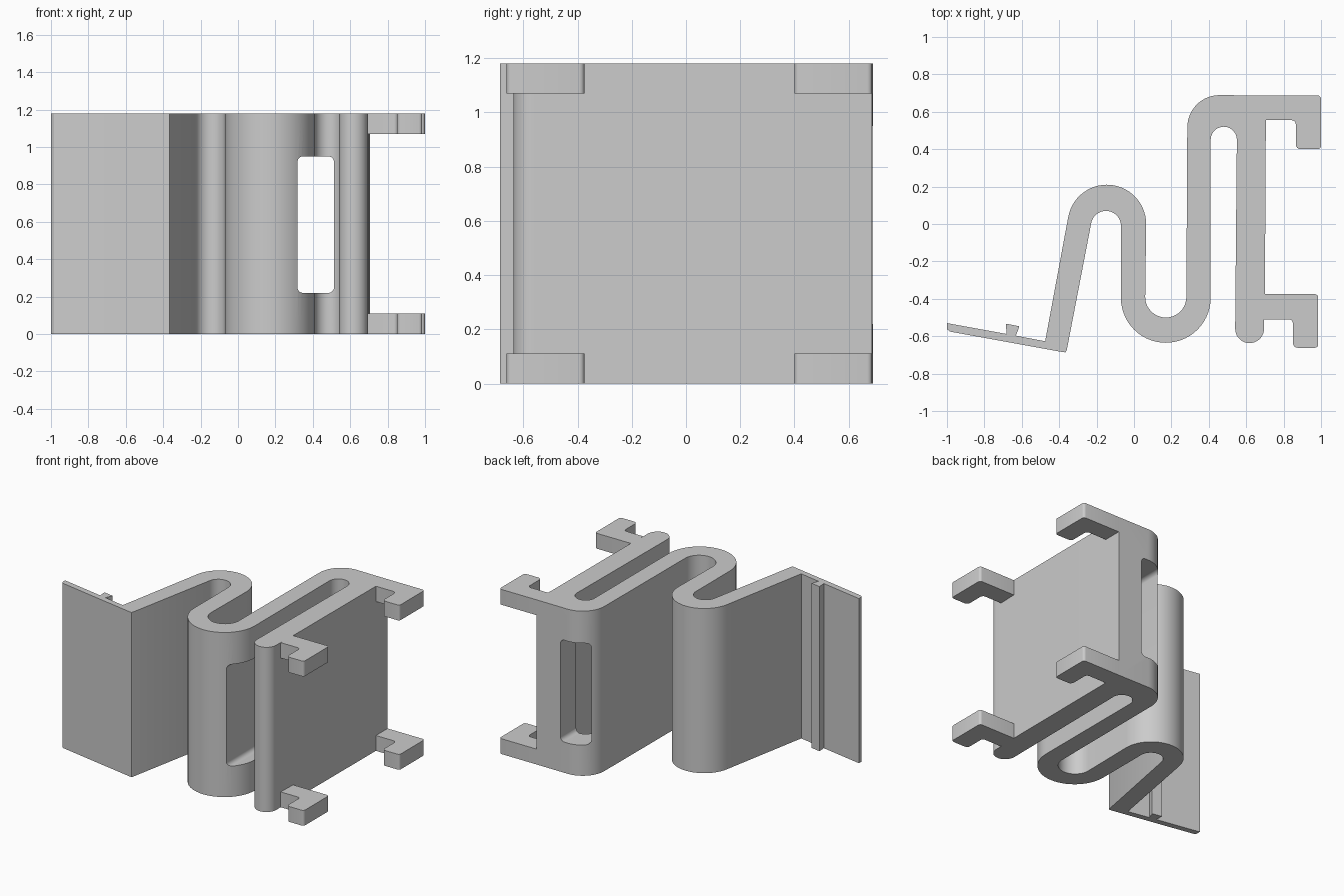
import bpy, bmesh
from math import sin, cos, radians

if "Cube" in bpy.data.objects:
    bpy.data.objects.remove(bpy.data.objects["Cube"])

HEIGHT = 1.18
HOOK = 0.11

grey = bpy.data.materials.new("mid grey")
grey.diffuse_color = (0.6, 0.6, 0.6, 1)
grey.use_nodes = True
grey.node_tree.nodes["Principled BSDF"].inputs["Base Color"].default_value = grey.diffuse_color


def arc(cx, cy, r, a0, a1, n=20):
    """Points on a circle from angle a0 to a1 in degrees."""
    angles = [radians(a0 + (a1 - a0) * i / n) for i in range(n + 1)]
    return [(cx + r * cos(a), cy + r * sin(a)) for a in angles]


def extrude(name, outline, start, depth, axis="z"):
    """Prism from a closed outline, along z or y."""
    bm = bmesh.new()
    if axis == "z":
        verts = [bm.verts.new((u, v, start)) for u, v in outline]
        move = (0, 0, depth)
    else:
        verts = [bm.verts.new((u, start, v)) for u, v in outline]
        move = (0, depth, 0)
    face = bm.faces.new(verts)
    new = bmesh.ops.extrude_face_region(bm, geom=[face])["geom"]
    bmesh.ops.translate(bm, vec=move,
                        verts=[g for g in new if isinstance(g, bmesh.types.BMVert)])
    bmesh.ops.recalc_face_normals(bm, faces=bm.faces)
    mesh = bpy.data.meshes.new(name)
    bm.to_mesh(mesh)
    bm.free()
    mesh.materials.append(grey)
    obj = bpy.data.objects.new(name, mesh)
    bpy.context.collection.objects.link(obj)
    return obj


def smooth(obj):
    bpy.ops.object.select_all(action="DESELECT")
    obj.select_set(True)
    bpy.context.view_layer.objects.active = obj
    bpy.ops.object.shade_smooth_by_angle(angle=radians(30))


# Folded spring strip: upper side left to right, then back along the lower side
outline = [(-1, -0.53), (-0.681, -0.588), (-0.685, -0.533), (-0.613, -0.547),
           (-0.618, -0.562), (-0.632, -0.597), (-0.475, -0.627)]   # tail and catch
outline += arc(-0.145, 0, 0.21, 169.5, 0, 28)                      # first bend, outside
outline += arc(0.17, -0.39, 0.11, 180, 360)                        # second bend, inside
outline += arc(0.457, 0.517, 0.172, 180, 90, 14)                   # shoulder
outline += [(0.705, 0.687), (0.705, 0.555), (0.70, -0.375), (0.695, -0.51)]
outline += arc(0.618, -0.56, 0.077, 0, -180)                       # rounded plate end
outline += arc(0.48, 0.45, 0.07, 0, 180)                           # third bend, inside
outline += arc(0.17, -0.395, 0.24, 0, -180, 28)                    # second bend, outside
outline += arc(-0.15, -0.01, 0.08, 0, 169.5)                       # first bend, inside
outline += [(-0.36, -0.677), (-0.366, -0.686), (-0.38, -0.685),
            (-0.985, -0.575), (-1, -0.562)]
spring = extrude("spring_strip", outline, 0, HEIGHT)

# Rounded window through the bends
r = 0.03
window = []
for cx, cz, a in ((0.483, 0.92, 0), (0.348, 0.92, 90),
                  (0.348, 0.25, 180), (0.483, 0.25, 270)):
    window += arc(cx, cz, r, a, a + 90, 6)
cutter = extrude("window_cutter", window, -1, 2, "y")
cut = spring.modifiers.new("window", "BOOLEAN")
cut.operation = "DIFFERENCE"
cut.solver = "EXACT"
cut.object = cutter
bpy.ops.object.select_all(action="DESELECT")
spring.select_set(True)
bpy.context.view_layer.objects.active = spring
bpy.ops.object.modifier_apply(modifier=cut.name)
bpy.data.objects.remove(cutter)
smooth(spring)


def hook_outline(root, tip, top, bottom, under):
    """L-shaped claw with small rounded corners."""
    c, inner = 0.018, tip - 0.135
    pts = [(root, top)]
    pts += arc(tip - c, top - c, c, 90, 0, 4)
    pts += arc(tip - c, bottom + c, c, 0, -90, 4)
    pts += arc(inner + 0.025, bottom + 0.025, 0.025, 270, 180, 4)
    pts += arc(inner - 0.022, under - 0.022, 0.022, 0, 90, 4)
    return pts + [(root, under)]


# Four claws at the plate corners
for side, args in (("back", (0.705, 1.0, 0.687, 0.40, 0.555)),
                   ("front", (0.696, 0.985, -0.375, -0.662, -0.51))):
    for level, z in (("lower", 0), ("upper", HEIGHT - HOOK)):
        smooth(extrude(f"{side}_{level}_hook", hook_outline(*args), z, HOOK))
